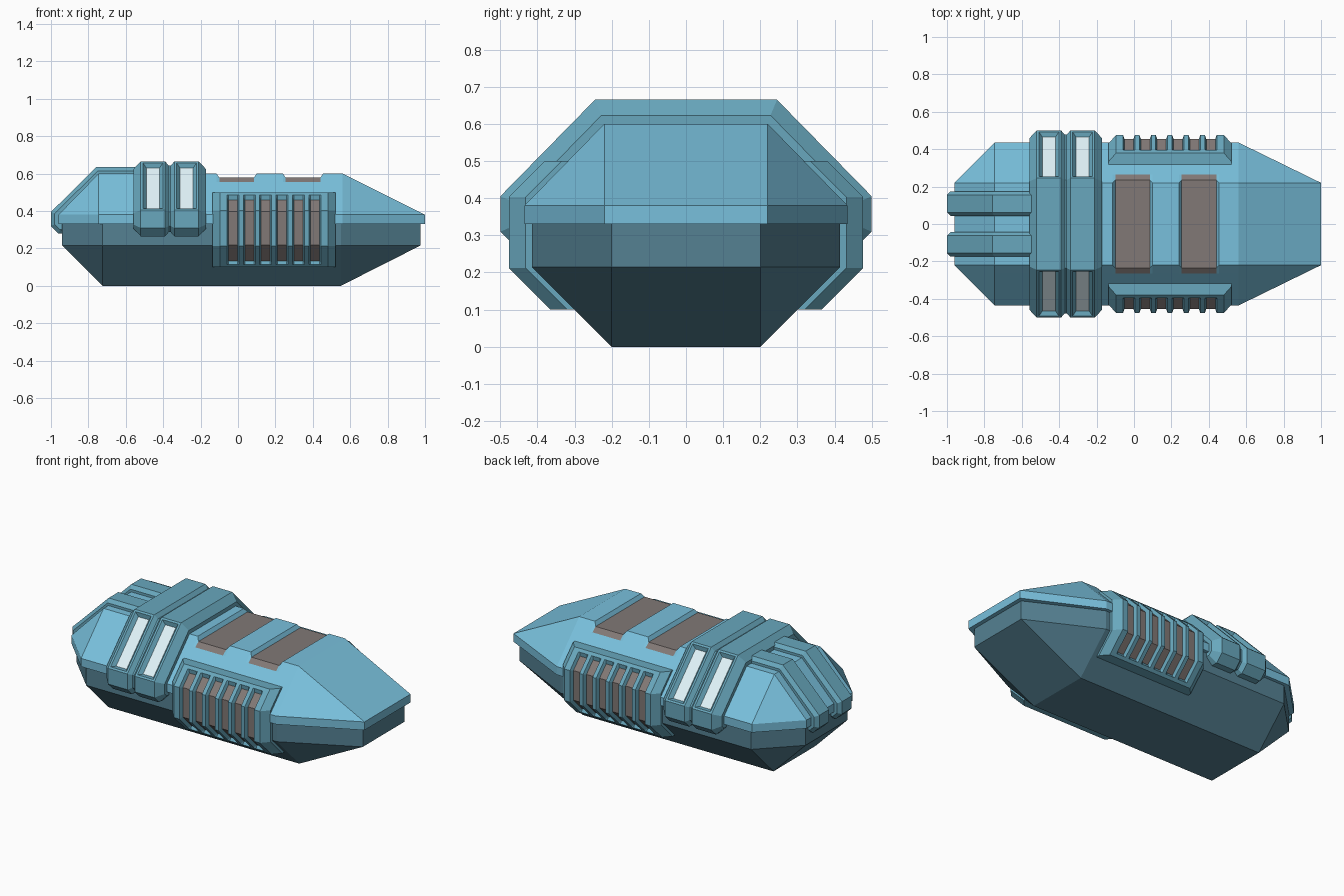
import bpy, bmesh

if "Cube" in bpy.data.objects:
    bpy.data.objects.remove(bpy.data.objects["Cube"])


def material(name, rgb):
    m = bpy.data.materials.new(name)
    m.diffuse_color = (*rgb, 1)
    m.use_nodes = True
    m.node_tree.nodes["Principled BSDF"].inputs["Base Color"].default_value = m.diffuse_color
    return m


HULL = material("hull_blue", (0.19, 0.53, 0.72))
TRIM = material("trim_blue", (0.14, 0.39, 0.51))
LOWER = material("lower_blue", (0.09, 0.22, 0.29))
GRILLE = material("grille_grey", (0.22, 0.19, 0.18))
GLASS = material("window_white", (0.75, 0.9, 0.95))


def sym(half):
    """Close a half section (y, z) across y = 0."""
    return half + [(-y, z) for y, z in reversed(half)]


def loft(name, stations, mats, pick=lambda i, j: 0, axis="x", mirror=False, finish=None):
    """Skin closed sections placed along an axis; pick chooses each face's material."""
    bm = bmesh.new()
    rings = []
    for t, pts in stations:
        rings.append([bm.verts.new((t, u, v) if axis == "x" else (u, t, v)) for u, v in pts])
    n = len(rings[0])
    for i in range(len(rings) - 1):
        for j in range(n):
            k = (j + 1) % n
            f = bm.faces.new((rings[i][j], rings[i][k], rings[i + 1][k], rings[i + 1][j]))
            f.material_index = pick(i, j)
    bm.faces.new(rings[0])
    bm.faces.new(rings[-1])
    bmesh.ops.remove_doubles(bm, verts=bm.verts[:], dist=1e-5)
    bmesh.ops.recalc_face_normals(bm, faces=bm.faces[:])
    bm.normal_update()
    if finish:
        finish(bm)
    me = bpy.data.meshes.new(name)
    bm.to_mesh(me)
    bm.free()
    for m in mats:
        me.materials.append(m)
    ob = bpy.data.objects.new(name, me)
    bpy.context.collection.objects.link(ob)
    if mirror:
        mod = ob.modifiers.new("mirror", "MIRROR")
        mod.use_axis = (False, True, False)
    return ob


# Lower hull
low_end = sym([(.2, 0.21), (.2, .21), (.2, .34)])
low_mid = sym([(.2, 0), (.415, .215), (.415, .34)])
low_end = sym([(.2, .215), (.2, .215), (.2, .34)])
loft("lower_hull", [(-.94, low_end), (-.725, low_mid), (.55, low_mid), (.975, low_end)], [LOWER])

# Upper hull with two sunken roof panels
up_end = sym([(.22, .33), (.22, .38), (.22, .38), (.22, .38)])
up_mid = sym([(.435, .33), (.435, .38), (.265, .554), (.22, .6)])
up_dip = sym([(.435, .33), (.435, .38), (.265, .554), (.235, .578)])
hull = [(-.96, up_end), (-.745, up_mid)]
for x in (-.1, .255):
    hull += [(x - .015, up_mid), (x, up_dip), (x + .185, up_dip), (x + .2, up_mid)]
hull += [(.56, up_mid), (1.0, up_end)]
loft("upper_hull", hull, [HULL, GRILLE],
     lambda i, j: int(i in (3, 7) and j in (2, 3, 4)))


# Twin bands around the cabin, with inset windows
def band(d):
    k = .414 * d
    return sym([(.455 - k, .265 + d), (.5 - d, .31 + k), (.5 - d, .405 - k), (.245 - k, .665 - d)])


def windows(bm):
    faces = [f for f in bm.faces
             if f.normal.z > .5 and abs(f.normal.y) > .5 and abs(f.normal.x) < .01
             and f.calc_area() > .03]
    bmesh.ops.inset_individual(bm, faces=faces, thickness=.012, use_even_offset=True)
    bm.normal_update()
    bmesh.ops.inset_individual(bm, faces=faces, thickness=.018, depth=-.02, use_even_offset=True)
    for f in faces:
        f.material_index = 1


loft("cabin_bands",
     [(x, band(d)) for x, d in ((-.56, .042), (-.52, 0), (-.39, 0), (-.37, .022),
                                (-.36, .022), (-.34, 0), (-.21, 0), (-.17, .042))],
     [TRIM, GLASS], finish=windows)

# Side vents with six slots, mirrored to the back
ridge = [(.2, .1), (.365, .1), (.38, .115), (.39, .125), (.477, .212), (.477, .403),
         (.405, .475), (.395, .485), (.38, .5), (.2, .5)]
slot = [(.2, .1), (.365, .1), (.38, .115), (.37, .133), (.455, .218), (.455, .397),
        (.392, .46), (.395, .485), (.38, .5), (.2, .5)]
edge = [(y - .045, z) for y, z in ridge]
vent = [(-.135, edge), (-.095, ridge)]
for s in range(6):
    c = -.027 + s * .0875
    vent += [(c - .032, ridge), (c - .024, slot), (c + .024, slot), (c + .032, ridge)]
vent += [(.48, ridge), (.52, edge)]
loft("side_vents", vent, [TRIM, GRILLE],
     lambda i, j: int(2 < i < 26 and i % 4 == 3 and 3 <= j <= 5), mirror=True)


# Two bent rails over the tapered left end
def rail(d):
    k = .414 * d
    return [(-.5, .635 - d), (-.757 + k, .635 - d), (-1 + d, .395 - k), (-1 + d, .32 + k),
            (-.96 + k, .28 + d), (-.5, .28 + d)]


loft("end_rails", [(.042, rail(.02)), (.062, rail(0)), (.155, rail(0)), (.175, rail(.02))],
     [TRIM], axis="y", mirror=True)
